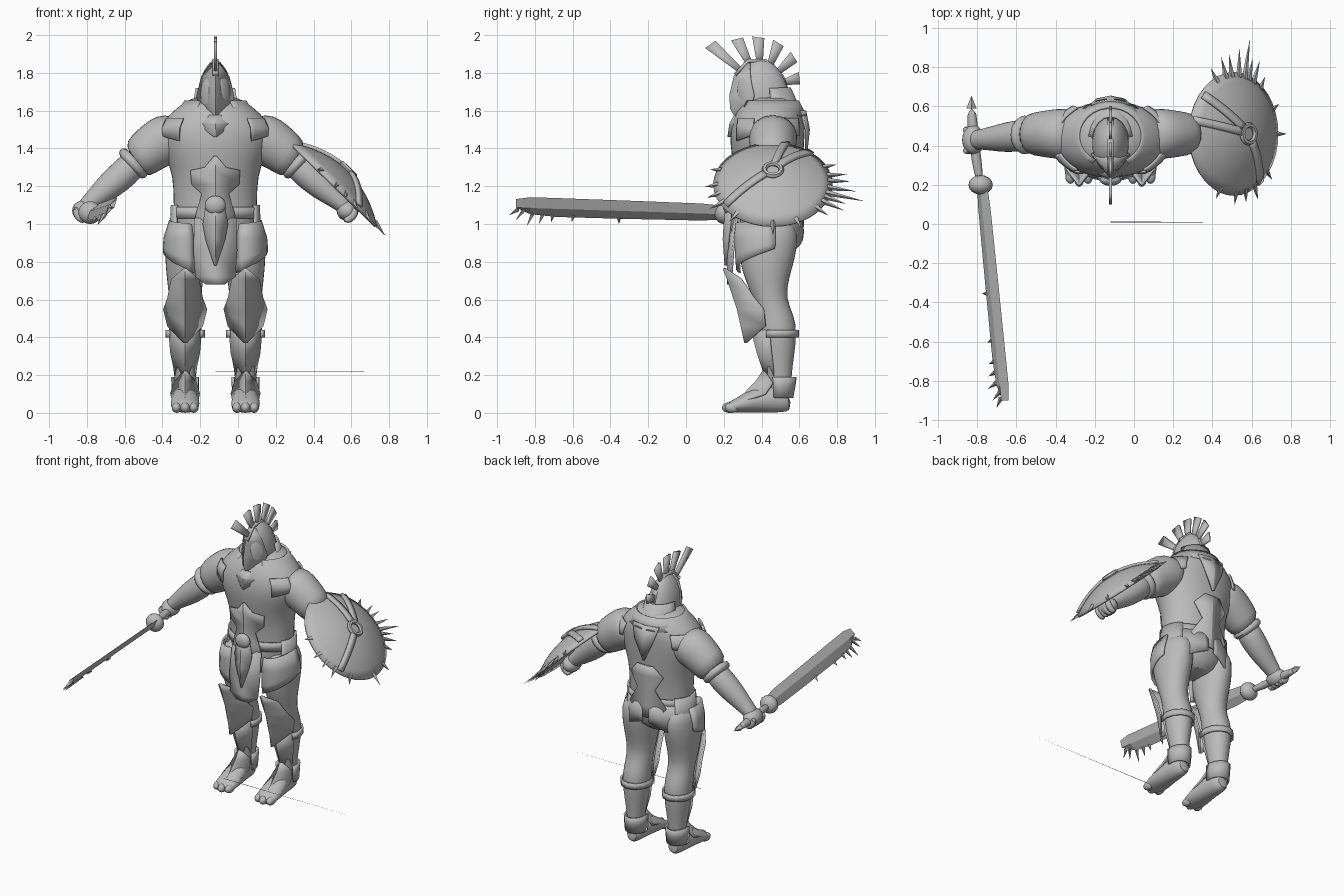
import bpy, bmesh, math
from mathutils import Vector, Matrix

if "Cube" in bpy.data.objects:
    bpy.data.objects.remove(bpy.data.objects["Cube"])

GREY = bpy.data.materials.new("clay_grey")
GREY.use_nodes = True
GREY.diffuse_color = (0.5, 0.5, 0.5, 1)
GREY.node_tree.nodes["Principled BSDF"].inputs["Base Color"].default_value = (0.5, 0.5, 0.5, 1)
CX = -0.12  # body midline
SIDES = (("right", -1), ("left", 1))


def make(name, verts, faces, thick=0, subdiv=0, angle=35):
    me = bpy.data.meshes.new(name)
    me.from_pydata([tuple(v) for v in verts], [], faces)
    bm = bmesh.new()
    bm.from_mesh(me)
    bmesh.ops.recalc_face_normals(bm, faces=bm.faces)
    bm.to_mesh(me)
    bm.free()
    me.materials.append(GREY)
    ob = bpy.data.objects.new(name, me)
    bpy.context.collection.objects.link(ob)
    if subdiv:
        ob.modifiers.new("round", "SUBSURF").levels = subdiv
        ob.modifiers["round"].render_levels = subdiv
    if thick:
        sol = ob.modifiers.new("thickness", "SOLIDIFY")
        sol.thickness = thick
        sol.offset = 0
    bpy.ops.object.select_all(action="DESELECT")
    ob.select_set(True)
    bpy.context.view_layer.objects.active = ob
    bpy.ops.object.shade_smooth_by_angle(angle=math.radians(angle))
    return ob


def grid_faces(rows, cols, closed):
    span = cols if closed else cols - 1
    return [(r * cols + c, r * cols + (c + 1) % cols, (r + 1) * cols + (c + 1) % cols, (r + 1) * cols + c)
            for r in range(rows - 1) for c in range(span)]


def loft(name, rings, side=(0, 1, 0), n=16, subdiv=1, angle=50):
    """Closed body through rings of (x, y, z, radius across, radius along side)."""
    axis = (Vector(rings[-1][:3]) - Vector(rings[0][:3])).normalized()
    v = Vector(side)
    v = (v - axis * v.dot(axis)).normalized()
    u = v.cross(axis)
    verts = []
    for x, y, z, a, b in rings:
        for i in range(n):
            t = math.tau * i / n
            verts.append(Vector((x, y, z)) + u * a * math.cos(t) + v * b * math.sin(t))
    faces = grid_faces(len(rings), n, True)
    faces += [tuple(range(n)), tuple(range(len(verts) - n, len(verts)))]
    return make(name, verts, faces, subdiv=subdiv, angle=angle)


def ridge_plate(name, cx, rows, thick=0.012):
    """Creased plate from rows of (z, half width, ridge y, edge y)."""
    verts = [(cx + k * w, yr if k == 0 else ye, z) for z, w, yr, ye in rows for k in (-1, 0, 1)]
    return make(name, verts, grid_faces(len(rows), 3, False), thick, angle=20)


def wrap(name, cx, cy, s, a0, a1, rows, thick=0.012, n=9):
    """Curved panel around an oval; rows hold z at both ends and the two radii."""
    verts = []
    for z0, z1, rx, ry in rows:
        for i in range(n):
            f = i / (n - 1)
            t = math.radians(a0 + (a1 - a0) * f)
            verts.append((cx + s * rx * math.sin(t), cy - ry * math.cos(t), z0 + (z1 - z0) * f))
    return make(name, verts, grid_faces(len(rows), n, False), thick)


def spike(name, base, tip, r):
    base, tip = Vector(base), Vector(tip)
    q = (tip - base).to_track_quat("Z", "Y")
    ring = [base + q @ Vector((r * math.cos(t), r * math.sin(t), 0)) for t in (0, math.tau / 4, math.pi, -math.tau / 4)]
    return make(name, ring + [tip], [(0, 1, 2, 3)] + [(i, (i + 1) % 4, 4) for i in range(4)], angle=10)


def ball(name, loc, scale):
    bm = bmesh.new()
    bmesh.ops.create_uvsphere(bm, u_segments=16, v_segments=10, radius=1)
    verts = [Vector(loc) + Vector(a * b for a, b in zip(v.co, scale)) for v in bm.verts]
    faces = [[v.index for v in f.verts] for f in bm.faces]
    bm.free()
    return make(name, verts, faces)


# Torso and neck
loft("torso", [(CX, y, z, a, b) for y, z, a, b in (
    (.44, .82, .10, .10), (.44, .90, .20, .15), (.44, 1.0, .22, .16), (.44, 1.12, .225, .16),
    (.44, 1.25, .225, .175), (.43, 1.37, .27, .195), (.43, 1.47, .31, .20), (.44, 1.55, .28, .195),
    (.45, 1.62, .20, .17), (.45, 1.68, .12, .11))], n=20)
wrap("neck_collar", CX, .45, 1, 30, 330, [(1.57, 1.57, .21, .185), (1.65, 1.65, .16, .145)], n=24)
wrap("waist_belt", CX, .44, 1, 0, 360, [(1.03, 1.03, .226, .166), (1.09, 1.09, .23, .167)], n=32)

# Front and back armour plates
ridge_plate("belly_plate", CX, [(1.36, .005, .235, .24), (1.30, .055, .235, .255), (1.285, .13, .235, .275),
    (1.21, .125, .24, .28), (1.16, .07, .24, .265), (1.06, .10, .24, .27), (.99, .11, .24, .275), (.95, .05, .24, .25)])
ridge_plate("front_cloth", CX, [(1.03, .11, .25, .27), (.86, .115, .222, .25), (.72, .105, .222, .24), (.68, .05, .222, .228)])
ridge_plate("front_kite", CX, [(1.12, .045, .215, .235), (1.0, .065, .205, .235), (.92, .05, .2, .225), (.78, .003, .21, .215)])
ball("buckle", (CX, .225, 1.1), (.055, .03, .05))
ridge_plate("throat_guard", CX, [(1.575, .13, .26, .30), (1.53, .10, .235, .27), (1.46, .005, .225, .232)])
ridge_plate("back_plate", CX, [(1.32, .06, .63, .625), (1.25, .125, .63, .60), (1.15, .065, .625, .61),
    (1.03, .14, .62, .585), (.95, .06, .615, .605)])
ridge_plate("spine_plate", CX, [(1.6, .10, .63, .61), (1.5, .07, .65, .635), (1.36, .005, .635, .635)])

# Helmet with creased mask
loft("helmet", [(CX, y, z, a, b) for y, z, a, b in (
    (.43, 1.54, .08, .12), (.42, 1.62, .095, .15), (.40, 1.70, .098, .145), (.39, 1.78, .08, .125),
    (.385, 1.84, .045, .08), (.385, 1.87, .012, .03))])
ridge_plate("helmet_mask", CX, [(1.85, .02, .31, .34), (1.78, .07, .258, .34), (1.68, .095, .235, .36),
    (1.61, .088, .24, .34), (1.55, .04, .275, .31), (1.53, .005, .28, .285)])
wrap("helmet_neck_guard", CX, .42, 1, 100, 260, [(1.72, 1.72, .1, .13), (1.63, 1.63, .115, .17), (1.6, 1.6, .13, .19)])

# Crest blades fanning over the helmet
hub = Vector((.40, 1.72))
for i, tip in enumerate(((.12, 1.955), (.265, 1.985), (.38, 1.995), (.49, 1.965), (.575, 1.89), (.605, 1.775))):
    d = Vector(tip) - hub
    side = Vector((-d.y, d.x)).normalized()
    root = hub + d.normalized() * .10
    end = hub + d
    outline = [root - side * .012, end - side * .034 - d * .05, end + side * .03, root + side * .012]
    make(f"crest_blade_{i}", [(CX, p.x, p.y) for p in outline], [(0, 1, 2, 3)], .016)
make("crest_ridge", [(CX + k * .016, y, z) for y, z in ((.26, 1.79), (.33, 1.865), (.42, 1.865), (.51, 1.78), (.53, 1.72))
                     for k in (-1, 1)], grid_faces(5, 2, False), .02)

for tag, s in SIDES:
    # Arm, sleeve and fist
    ax = lambda off: CX + s * off
    loft(f"{tag}_sleeve", [(ax(o), .46, z, a, b) for o, z, a, b in (
        (.16, 1.50, .10, .12), (.24, 1.46, .14, .135), (.31, 1.42, .13, .125), (.38, 1.37, .12, .115), (.43, 1.325, .105, .10))])
    loft(f"{tag}_arm_band", [(ax(o), .455, z, a, a) for o, z, a in ((.41, 1.345, .10), (.44, 1.315, .105), (.46, 1.30, .085))])
    loft(f"{tag}_forearm", [(ax(o), y, z, a, b) for o, y, z, a, b in (
        (.40, .455, 1.35, .08, .08), (.48, .45, 1.27, .08, .083), (.55, .44, 1.21, .077, .075),
        (.62, .435, 1.15, .06, .06), (.68, .43, 1.10, .045, .05), (.71, .43, 1.07, .04, .05))])
    ball(f"{tag}_hand", (ax(.70), .43, 1.07), (.058, .075, .055))
    for i in range(4):
        y = .375 + i * .035
        loft(f"{tag}_finger_{i}", [(ax(.745), y, 1.09, .022, .02), (ax(.73), y, 1.035, .024, .02),
                                   (ax(.68), y, 1.01, .022, .018)], n=8)
    # Chest and shoulder blade tabs
    for part, a0, a1 in (("chest", 38, 68), ("shoulder_blade", 110, 142)):
        wrap(f"{tag}_{part}_tab", CX, .435, s, a0, a1, [(1.56, 1.56, .275, .20), (1.51, 1.50, .305, .208), (1.44, 1.47, .31, .208)])
    # Leg
    lx = CX + s * .16
    loft(f"{tag}_leg", [(lx, y, z, a, b) for y, z, a, b in (
        (.50, .08, .055, .06), (.495, .2, .056, .064), (.49, .3, .075, .085), (.485, .42, .09, .105), (.475, .51, .088, .1),
        (.445, .6, .085, .085), (.43, .7, .097, .115), (.43, .82, .11, .155), (.44, .94, .105, .16), (.44, 1.02, .08, .12))])
    ridge_plate(f"{tag}_knee_plate", lx, [(.765, .005, .2, .205), (.71, .07, .222, .29), (.61, .09, .255, .36),
        (.55, .112, .275, .41), (.46, .09, .295, .42), (.37, .005, .315, .32)])
    ridge_plate(f"{tag}_shin_plate", lx, [(.44, .085, .35, .44), (.32, .075, .38, .45), (.2, .05, .42, .47)])
    wrap(f"{tag}_calf_cuff", lx, .48, s, 60, 300, [(.40, .40, .098, .112), (.44, .44, .098, .112)])
    # Thigh guard and hip flaps
    wrap(f"{tag}_thigh_guard", lx, .43, s, -25, 105, [(1.0, 1.02, .08, .165), (.92, .93, .108, .17), (.80, .90, .112, .165), (.74, .87, .112, .16)])
    wrap(f"{tag}_hip_flap", CX, .44, s, 62, 130, [(1.10, 1.10, .23, .17), (.98, .99, .235, .175), (.89, .93, .245, .185)])
    wrap(f"{tag}_rear_flap", CX, .44, s, 125, 174, [(1.05, 1.05, .23, .17), (.96, .96, .235, .18), (.84, .92, .235, .175)])
    # Boot
    loft(f"{tag}_foot", [(lx, y, z, b, a) for y, z, a, b in (
        (.555, .055, .045, .04), (.50, .075, .075, .06), (.40, .075, .075, .07), (.31, .05, .05, .08),
        (.25, .035, .035, .074), (.215, .025, .025, .06))], side=(0, 0, 1))
    for i in (-1, 0, 1):
        ball(f"{tag}_toe_{i + 2}", (lx + i * .045, .23 + abs(i) * .015, .028), (.026, .04, .028))
    ridge_plate(f"{tag}_instep_guard", lx, [(.22, .005, .41, .42), (.16, .055, .37, .46), (.10, .075, .31, .42), (.07, .07, .265, .33)])
    wrap(f"{tag}_heel_guard", lx, .49, s, 70, 290, [(.19, .19, .068, .09), (.15, .15, .068, .085), (.08, .08, .066, .072)])

# Sword in the right hand
loft("sword_grip", [(-.83, .60, 1.06, .03, .03), (-.82, .43, 1.06, .026, .026), (-.785, .2, 1.06, .028, .028)], side=(0, 0, 1), n=10)
spike("sword_pommel", (-.83, .59, 1.06), (-.83, .655, 1.06), .026)
ball("sword_guard", (-.783, .2, 1.06), (.062, .05, .06))
wide = Vector((.57, 0, .82))
flat = Vector((.82, 0, -.57))
blade_root, blade_end = Vector((-.775, .19, 1.06)), Vector((-.667, -.90, 1.095))
verts = []
for f, w0, w1 in ((0, -.045, .045), (.1, -.055, .055), (.45, -.06, .058), (.8, -.062, .06), (.93, -.05, .06), (1.0, -.005, .045)):
    p = blade_root.lerp(blade_end, f)
    verts += [p + wide * w0, p + flat * .014, p + wide * w1, p - flat * .014]
make("sword_blade", verts, grid_faces(6, 4, True) + [(0, 1, 2, 3), (20, 21, 22, 23)], angle=10)
for i, (f, length, lean) in enumerate(((.5, .045, 0), (.72, .04, .01), (.82, .045, .01), (.87, .06, .02),
                                       (.92, .075, .03), (.96, .07, .045), (.99, .04, .05))):
    p = blade_root.lerp(blade_end, f) - wide * (.05 if f < .95 else .02)
    spike(f"blade_tooth_{i}", p, p - wide * length - Vector((0, lean, 0)), .013)

# Domed shield on the left arm, with spikes round the rim
normal, across, down = Vector((.7, 0, .72)), Vector((0, 1, 0)), Vector((.72, 0, -.7))
centre, R = Vector((.505, .46, 1.205)), .312


def on_shield(a, b, lift=0):
    return centre + across * a + down * b + normal * (.1 * (1 - (a * a + b * b) / R ** 2) + lift)


verts = [on_shield(R * k / 6 * math.cos(math.tau * i / 36), R * k / 6 * math.sin(math.tau * i / 36))
         for k in range(1, 7) for i in range(36)]
make("shield", verts, grid_faces(6, 36, True) + [tuple(range(36))], .016)
for i, (deg, length) in enumerate(((-25, .06), (-12, .09), (-4, .10), (6, .13), (14, .19), (20, .10), (27, .11), (38, .06),
                                   (65, .05), (90, .07), (130, .05), (152, .07), (165, .05), (178, .05), (200, .04))):
    c, n = math.cos(math.radians(deg)), math.sin(math.radians(deg))
    spike(f"shield_spike_{i}", on_shield(c * .29, n * .29), on_shield(c * R, n * R) + (across * c + down * n) * length, .016)

# Shield straps and ring
for i, (a, b) in enumerate(((.20, -.23), (.07, -.30), (-.25, .17))):
    out = Vector((a, b))
    wid = Vector((-b, a)).normalized() * .02
    pts = [out * (.12 + .88 * k / 7) for k in range(8)]
    verts = [on_shield(*(p + wid * e), .016) for p in pts for e in (-1, 1)]
    make(f"shield_strap_{i}", verts, grid_faces(8, 2, False), .02)
verts = []
for i in range(20):
    t = math.tau * i / 20
    for k in range(6):
        q = math.tau * k / 6
        r = .045 + .014 * math.cos(q)
        verts.append(on_shield(r * math.cos(t), r * math.sin(t), .018 + .014 * math.sin(q)))
make("shield_ring", verts, [(i * 6 + k, i * 6 + (k + 1) % 6, (i + 1) % 20 * 6 + (k + 1) % 6, (i + 1) % 20 * 6 + k)
                            for i in range(20) for k in range(6)])

# Thin loose sliver beside the feet
spike("ground_sliver", (CX, .01, .22), (.89, .01, .22), .002)
